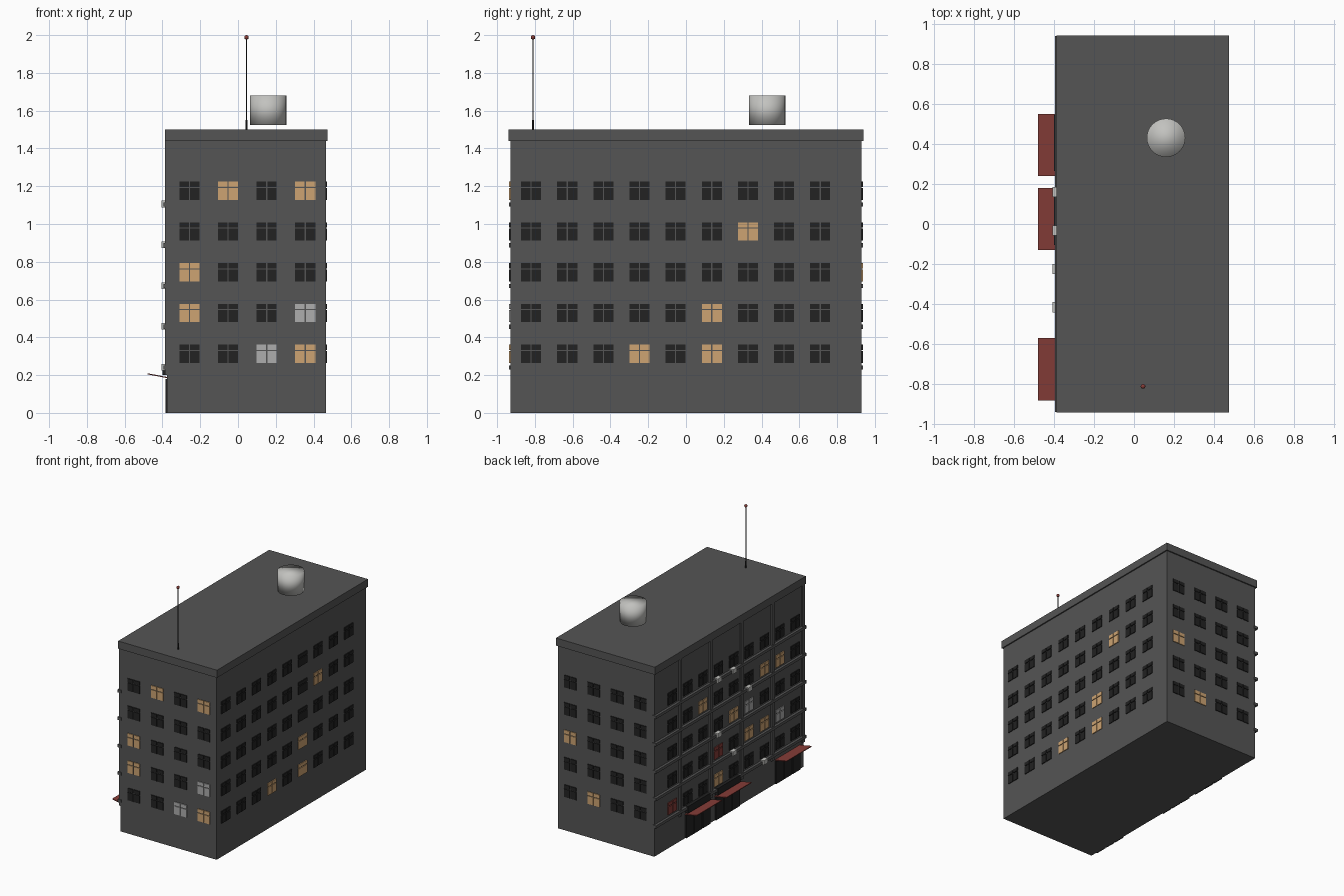
import bpy, bmesh
from mathutils import Vector

cube = bpy.data.objects.get("Cube")
if cube:
    bpy.data.objects.remove(cube, do_unlink=True)


def material(name, rgb):
    m = bpy.data.materials.new(name)
    m.use_nodes = True
    m.diffuse_color = (*rgb, 1)
    bsdf = m.node_tree.nodes["Principled BSDF"]
    bsdf.inputs["Base Color"].default_value = (*rgb, 1)
    bsdf.inputs["Roughness"].default_value = 0.8
    return m


WALL = material("wall grey", (0.09, 0.09, 0.09))
DARK = material("dark glass", (0.016, 0.016, 0.016))
LIT = material("warm lit glass", (0.61, 0.37, 0.17))
PALE = material("pale glass", (0.42, 0.42, 0.42))
RED = material("awning red", (0.24, 0.047, 0.04))
STEEL = material("tank grey", (0.54, 0.54, 0.52))
POLE = material("pole black", (0.02, 0.02, 0.02))
GLASS = [DARK, LIT, PALE, RED]


def add_box(bm, lo, hi, mat=0):
    lo, hi = Vector(lo), Vector(hi)
    verts = bmesh.ops.create_cube(bm, size=1)["verts"]
    for v in verts:
        v.co = (lo + hi) / 2 + v.co * (hi - lo)
    for f in {f for v in verts for f in v.link_faces}:
        f.material_index = mat


def finish(name, bm, mats, smooth=False):
    mesh = bpy.data.meshes.new(name)
    bm.to_mesh(mesh)
    bm.free()
    for m in mats:
        mesh.materials.append(m)
    for p in mesh.polygons:
        p.use_smooth = smooth
    ob = bpy.data.objects.new(name, mesh)
    bpy.context.collection.objects.link(ob)
    return ob


def boxes(name, mat, items):
    bm = bmesh.new()
    for lo, hi in items:
        add_box(bm, lo, hi)
    return finish(name, bm, [mat])


def cylinder(name, mat, x, y, z0, z1, r, sides, smooth):
    bm = bmesh.new()
    bmesh.ops.create_cone(bm, cap_ends=True, segments=sides, radius1=r, radius2=r, depth=z1 - z0)
    ob = finish(name, bm, [mat], smooth)
    ob.location = (x, y, (z0 + z1) / 2)
    return ob


# Main block and roof slab
X0, X1, Y = -0.375, 0.465, 0.93
MID = (X0 + X1) / 2
boxes("building_body", WALL, [((X0, -Y, 0), (X1, Y, 1.45))])
boxes("roof_cornice", WALL, [((X0 - 0.012, -0.94, 1.44), (X1 + 0.01, 0.94, 1.5))])

# Windows: four panes each, on a regular grid of columns and floors
SHORT = [-0.256 + 0.204 * i for i in range(4)]
LONG = [-0.82 + 0.1913 * i for i in range(9)]
FLOORS = [0.313 + 0.2158 * i for i in range(5)]


def windows(name, axis, plane, out, columns, special):
    """special maps (column, floor) to an index in GLASS."""
    bm = bmesh.new()
    for c, u in enumerate(columns):
        for r, z in enumerate(FLOORS):
            for u0, u1 in ((-0.053, -0.003), (0.003, 0.053)):
                for z0, z1 in ((-0.048, 0.015), (0.021, 0.048)):
                    d = sorted((plane - out * 0.002, plane + out * 0.006))
                    lo, hi = [d[0], u + u0, z + z0], [d[1], u + u1, z + z1]
                    if axis == "y":
                        lo[0], lo[1] = lo[1], lo[0]
                        hi[0], hi[1] = hi[1], hi[0]
                    add_box(bm, lo, hi, special.get((c, r), 0))
    finish(name, bm, GLASS)


windows("front_windows", "y", -Y, -1, SHORT,
        {(1, 4): 1, (3, 4): 1, (0, 2): 1, (0, 1): 1, (3, 1): 2, (2, 0): 2, (3, 0): 1})
windows("back_windows", "y", Y, 1, SHORT, {(3, 2): 1, (2, 0): 1})
windows("plain_side_windows", "x", X1, 1, LONG,
        {(6, 3): 1, (5, 1): 1, (3, 0): 1, (5, 0): 1})
windows("street_side_windows", "x", X0, -1, LONG,
        {(8, 0): 3, (6, 3): 1, (5, 1): 3, (5, 0): 1, (4, 2): 1, (3, 2): 2,
         (3, 1): 1, (2, 3): 1, (2, 1): 1, (1, 3): 1, (1, 1): 2})

# Street facade: pilasters between window pairs and a ledge under each floor
boxes("pilasters", WALL, [((X0 - 0.012, y - 0.015, 0.2), (X0 + 0.01, y + 0.015, 1.45))
                          for y in [-0.915 + 0.3826 * i for i in range(5)]])
boxes("floor_ledges", WALL, [((X0 - 0.02, -0.937, z - 0.084), (X0 + 0.01, 0.937, z - 0.062))
                             for z in FLOORS])

# Air conditioners on the ledges
boxes("air_conditioners", STEEL,
      [((X0 - 0.031, LONG[c] - 0.003, FLOORS[r] - 0.088),
        (X0, LONG[c] + 0.047, FLOORS[r] - 0.053))
       for c, r in ((5, 4), (4, 4), (3, 3), (5, 2), (4, 1), (2, 0))])

# Shopfronts: glass bays, awnings that rise outwards, and blank sign boards
SHOPS = [0.395, 0.025, -0.725]
bays, signs = [], []
for s in SHOPS:
    for i in range(3):
        y = s - 0.103 + 0.103 * i
        bays.append(((X0 - 0.009, y - 0.047, 0), (X0 + 0.01, y + 0.047, 0.18)))
for s in SHOPS[:2]:
    signs.append(((X0 - 0.025, s - 0.13, 0.2), (X0, s + 0.15, 0.255)))
boxes("shop_glass", DARK, bays)
boxes("sign_boards", DARK, signs)

bm = bmesh.new()
for s in SHOPS:
    add_box(bm, (-0.48, s - 0.155, 0.184), (X0, s + 0.155, 0.19))
for v in bm.verts:
    if v.co.x < -0.4:
        v.co.z += 0.02
finish("awnings", bm, [RED])

# Roof tank
cylinder("roof_tank", STEEL, 0.16, 0.43, 1.523, 1.68, 0.096, 32, True)

# Aerial with a warning lamp
cylinder("aerial_base", POLE, MID, -0.81, 1.49, 1.55, 0.006, 8, False)
cylinder("aerial_pole", POLE, MID, -0.81, 1.49, 1.985, 0.0035, 8, False)
bm = bmesh.new()
bmesh.ops.create_uvsphere(bm, u_segments=12, v_segments=8, radius=0.012)
lamp = finish("aerial_lamp", bm, [RED], True)
lamp.location = (MID, -0.81, 1.988)
